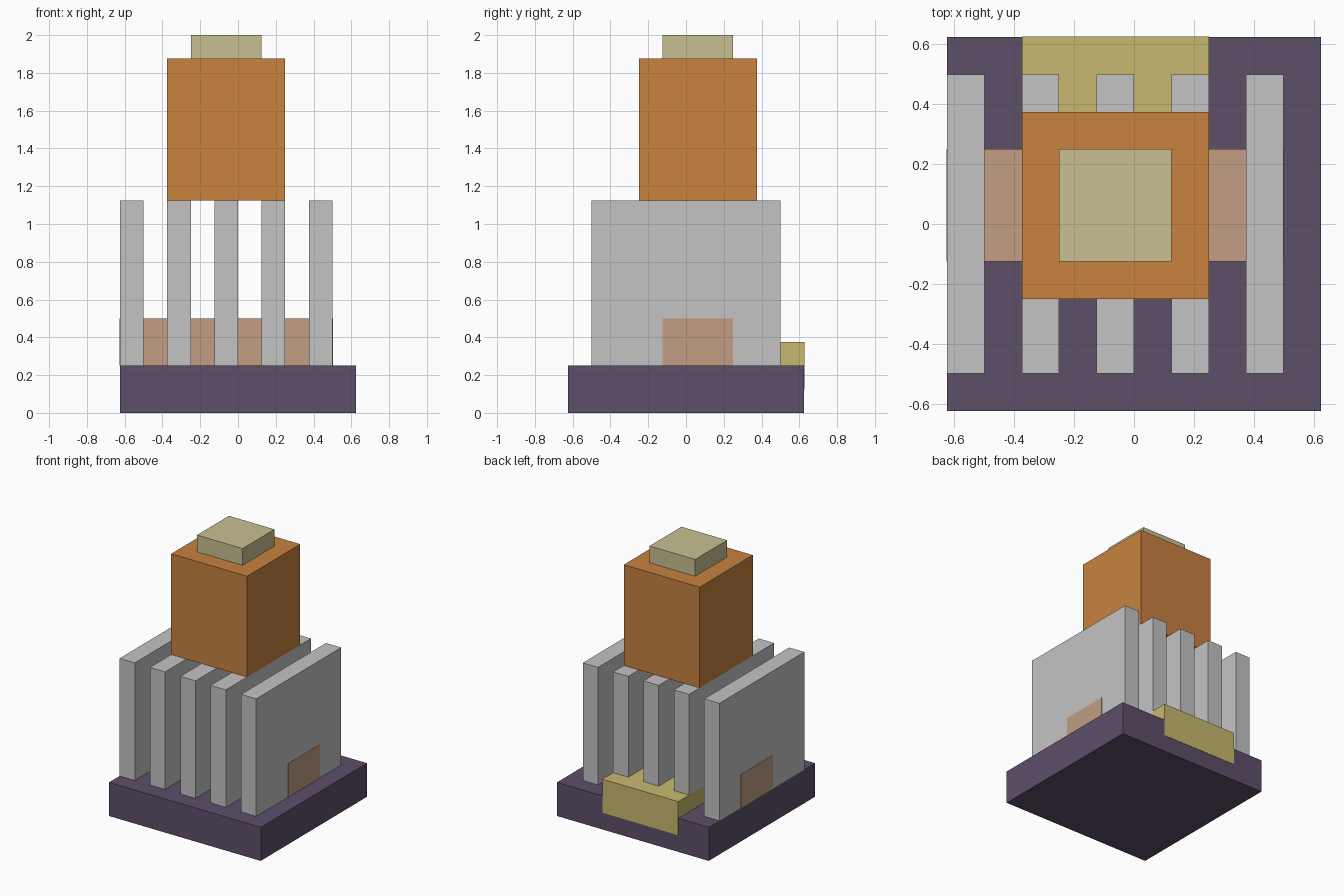
import bpy, bmesh
from mathutils import Vector

if "Cube" in bpy.data.objects:
    bpy.data.objects.remove(bpy.data.objects["Cube"])


def material(name, rgb):
    """Flat material from sRGB 0-255 values."""
    lin = [((c / 255 + 0.055) / 1.055) ** 2.4 for c in rgb]
    m = bpy.data.materials.new(name)
    m.diffuse_color = (*lin, 1)
    m.use_nodes = True
    m.node_tree.nodes["Principled BSDF"].inputs["Base Color"].default_value = m.diffuse_color
    return m


def box(name, x, y, z, mat):
    """Box from (min, max) ranges on each axis."""
    lo, hi = (Vector(v) for v in zip(x, y, z))
    bm = bmesh.new()
    bmesh.ops.create_cube(bm, size=1)
    bmesh.ops.scale(bm, vec=hi - lo, verts=bm.verts)
    bmesh.ops.translate(bm, vec=(lo + hi) / 2, verts=bm.verts)
    mesh = bpy.data.meshes.new(name)
    bm.to_mesh(mesh)
    bm.free()
    mesh.materials.append(mat)
    obj = bpy.data.objects.new(name, mesh)
    bpy.context.collection.objects.link(obj)
    return obj


purple = material("purple", (93, 78, 105))
grey = material("light grey", (196, 196, 196))
tan = material("tan", (194, 158, 132))
yellow = material("mustard", (200, 185, 110))
orange = material("orange", (200, 130, 64))
cream = material("pale khaki", (200, 192, 145))

E = 0.002  # tiny overhang so flush inlays show cleanly

# Square base slab
box("base", (-0.625, 0.625), (-0.625, 0.625), (0, 0.25), purple)

# Row of five upright fins
for i in range(5):
    x = -0.625 + 0.25 * i
    box(f"fin_{i + 1}", (x, x + 0.125), (-0.5, 0.5), (0.25, 1.125), grey)

# Crossbar running through all fins, flush with the outer ones
box("crossbar", (-0.625 - E, 0.5 + E), (-0.125, 0.25), (0.25, 0.5), tan)

# Rear block set into the back of the base
box("rear_block", (-0.375, 0.25), (0.25, 0.625 + E), (0.125, 0.375), yellow)

# Upper block and its cap
box("upper_block", (-0.375, 0.25), (-0.25, 0.375), (1.125, 1.875), orange)
box("cap", (-0.25, 0.125), (-0.125, 0.25), (1.875, 2.0), cream)
